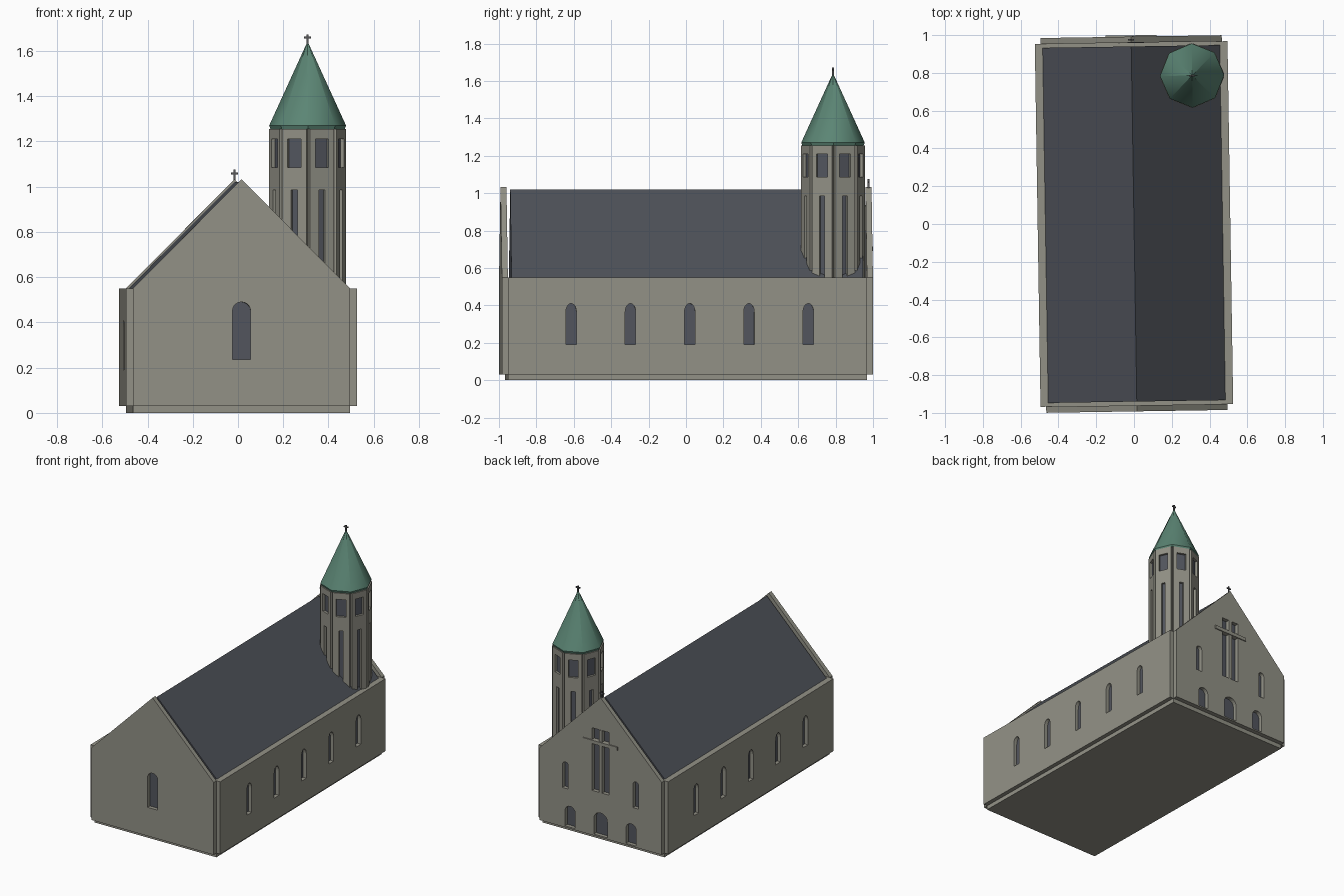
import bpy, bmesh, math
from mathutils import Matrix

if "Cube" in bpy.data.objects:
    bpy.data.objects.remove(bpy.data.objects["Cube"])

R = lambda deg, axis: Matrix.Rotation(math.radians(deg), 4, axis)
T = lambda x, y, z: Matrix.Translation((x, y, z))
TURN = R(0.9, 'Z')                     # whole church sits slightly turned
TOWER = T(0.32, 0.781, 0)


def material(name, rgb):
    m = bpy.data.materials.new(name)
    m.diffuse_color = (*rgb, 1)
    m.use_nodes = True
    m.node_tree.nodes["Principled BSDF"].inputs["Base Color"].default_value = m.diffuse_color
    return m


STONE = material("stone", (0.29, 0.285, 0.24))
SLATE = material("slate", (0.075, 0.083, 0.098))
GLASS = material("dark_glass", (0.085, 0.092, 0.112))
COPPER = material("green_copper", (0.105, 0.235, 0.175))
METAL = material("dark_metal", (0.10, 0.10, 0.105))


def add(name, mesh, mat):
    mesh.materials.clear()
    mesh.materials.append(mat)
    ob = bpy.data.objects.new(name, mesh)
    bpy.context.collection.objects.link(ob)
    return ob


def panel(name, outlines, near, far, mat, angle=0, base=Matrix()):
    """Extrude flat outlines (inner ones become holes) between two distances
    from the centre, facing the given angle (0 = front, 90 = right)."""
    cu = bpy.data.curves.new(name, 'CURVE')
    cu.dimensions, cu.fill_mode = '2D', 'BOTH'
    cu.extrude = (far - near) / 2
    for pts in outlines:
        sp = cu.splines.new('POLY')
        sp.points.add(len(pts) - 1)
        for p, (u, v) in zip(sp.points, pts):
            p.co = (u, v, 0, 1)
        sp.use_cyclic_u = True
    tmp = bpy.data.objects.new(name + "_curve", cu)
    bpy.context.collection.objects.link(tmp)
    dg = bpy.context.evaluated_depsgraph_get()
    mesh = bpy.data.meshes.new_from_object(tmp.evaluated_get(dg))
    bpy.data.objects.remove(tmp)
    bpy.data.curves.remove(cu)
    mesh.transform(TURN @ base @ R(angle, 'Z') @ T(0, -(near + far) / 2, 0) @ R(90, 'X'))
    bm = bmesh.new()
    bm.from_mesh(mesh)
    bmesh.ops.remove_doubles(bm, verts=bm.verts, dist=1e-5)
    bmesh.ops.recalc_face_normals(bm, faces=bm.faces)
    bm.to_mesh(mesh)
    bm.free()
    for p in mesh.polygons:
        p.use_smooth = False
    return add(name, mesh, mat)


def octagon(name, r1, r2, z1, z2, mat, smooth=False):
    bm = bmesh.new()
    bmesh.ops.create_cone(bm, cap_ends=True, segments=8, radius1=r1, radius2=r2,
                          depth=z2 - z1, matrix=TURN @ TOWER @ T(0, 0, (z1 + z2) / 2))
    mesh = bpy.data.meshes.new(name)
    bm.to_mesh(mesh)
    bm.free()
    if smooth:
        mesh.shade_smooth()
        mesh.set_sharp_from_angle(angle=math.radians(60))
    return add(name, mesh, mat)


def rect(c, w, z0, z1):
    return [(c - w / 2, z0), (c + w / 2, z0), (c + w / 2, z1), (c - w / 2, z1)]


def arch(c, w, z0, z1, rise):
    pts = [(c - w / 2, z0), (c + w / 2, z0)]
    for i in range(11):
        a = math.pi * i / 10
        pts.append((c + w / 2 * math.cos(a), z1 - rise + rise * math.sin(a)))
    return pts


def wall(name, outline, openings, near, far, angle, base=Matrix()):
    panel(name, [outline] + openings, near, far, STONE, angle, base)
    panel(name + "_glass", openings, near - 0.002, near + 0.004, GLASS, angle, base)


def cross(name, z0, z1, base):
    arm = z0 + (z1 - z0) * 0.62
    panel(name + "_post", [rect(0, 0.009, z0, z1)], -0.0045, 0.0045, METAL, 0, base)
    panel(name + "_arm", [rect(0, 0.032, arm, arm + 0.008)], -0.004, 0.004, METAL, 0, base)


# Nave body and roof
panel("nave_body", [rect(0, 0.96, 0, 0.55)], -0.96, 0.96, STONE)
panel("nave_roof", [[(-0.47, 0.549), (0.47, 0.549), (0, 1.02)]], -0.94, 0.94, SLATE)

# Long side walls with five lancet windows each
for name, angle, shift in (("right_wall", 90, 0.012), ("left_wall", 270, 0.0)):
    lancets = [arch(shift + 0.317 * i, 0.056, 0.19, 0.41, 0.045) for i in range(-2, 3)]
    wall(name, rect(0, 1.92, 0.03, 0.55), lancets, 0.48, 0.51, angle)

# Gable walls
gable = [(-0.48, 0.03), (0.48, 0.03), (0.48, 0.55), (0, 1.033), (-0.48, 0.55)]
wall("front_gable", gable, [arch(0, 0.08, 0.235, 0.49, 0.04)], 0.96, 0.992, 0)
openings = [arch(0, 0.105, 0.04, 0.205, 0.05), rect(0, 0.135, 0.35, 0.80)]
for s in (-1, 1):
    openings += [arch(s * 0.24, 0.08, 0.04, 0.19, 0.04),
                 arch(s * 0.277, 0.045, 0.31, 0.50, 0.022)]
wall("back_gable", gable, openings, 0.96, 0.992, 180)

# Cross set in the tall back window
panel("window_cross_post", [rect(0, 0.024, 0.35, 0.80)], 0.96, 0.994, STONE, 180)
panel("window_cross_arm", [rect(0, 0.27, 0.69, 0.715)], 0.96, 0.999, STONE, 180)
cross("gable_cross", 1.02, 1.075, T(0, 0.976, 0))

# Octagonal tower: core plus one pierced panel per side
octagon("tower_core", 0.1515, 0.1515, 0.5, 1.255, STONE)
for k in range(8):
    wall("tower_panel_%d" % (k + 1), rect(0, 0.116, 0.5, 1.255),
         [rect(0, 0.029, 0.51, 0.985), rect(0, 0.064, 1.085, 1.21)],
         0.14, 0.16, 22.5 + 45 * k, TOWER)

# Spire
octagon("spire_eave", 0.164, 0.17, 1.255, 1.27, COPPER)
octagon("spire", 0.17, 0.001, 1.27, 1.64, COPPER, smooth=True)
cross("spire_cross", 1.63, 1.672, TOWER)
